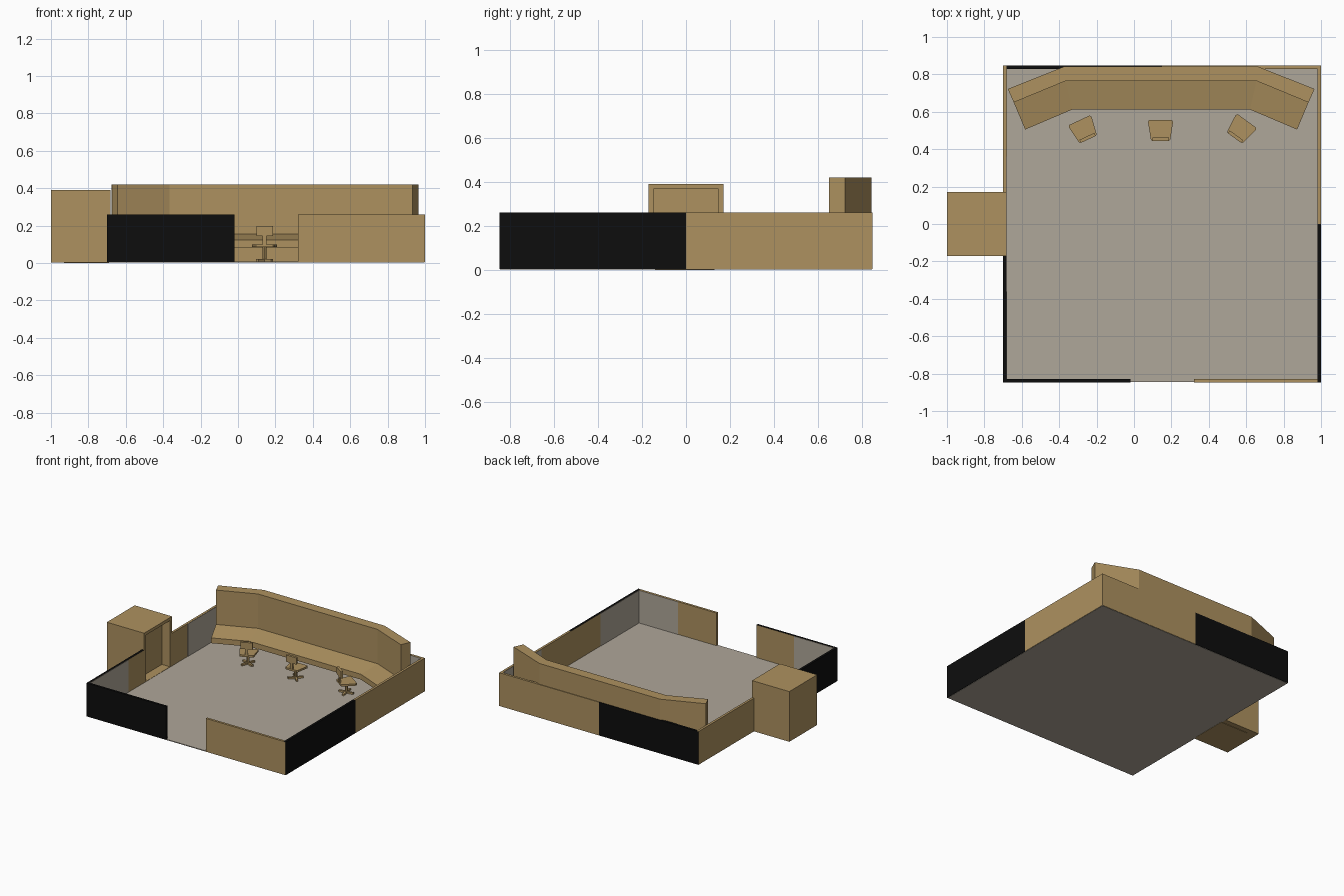
import bpy, bmesh, math
from mathutils import Vector, Matrix

if "Cube" in bpy.data.objects:
    bpy.data.objects.remove(bpy.data.objects["Cube"])


def material(name, rgb):
    m = bpy.data.materials.new(name)
    m.diffuse_color = (*rgb, 1)
    m.use_nodes = True
    m.node_tree.nodes["Principled BSDF"].inputs["Base Color"].default_value = m.diffuse_color
    return m


TAN = material("tan", (0.42, 0.285, 0.115))
GREY = material("warm grey", (0.43, 0.385, 0.32))
BLACK = material("black", (0.004, 0.004, 0.004))


def finish(name, bm, mat, faces=None):
    """Turn a bmesh into an object; faces maps a direction to another material."""
    bmesh.ops.recalc_face_normals(bm, faces=bm.faces[:])
    me = bpy.data.meshes.new(name)
    me.materials.append(mat)
    for i, (d, m) in enumerate((faces or {}).items(), 1):
        me.materials.append(m)
        for f in bm.faces:
            if f.normal.dot(Vector(d)) > 0.9:
                f.material_index = i
    bm.to_mesh(me)
    bm.free()
    ob = bpy.data.objects.new(name, me)
    bpy.context.collection.objects.link(ob)
    return ob


def add_box(bm, x0, x1, y0, y1, z0, z1):
    m = Matrix.Translation(((x0 + x1) / 2, (y0 + y1) / 2, (z0 + z1) / 2)) @ \
        Matrix.Diagonal((x1 - x0, y1 - y0, z1 - z0, 1))
    return bmesh.ops.create_cube(bm, size=1, matrix=m)["verts"]


def box(name, bounds, mat, faces=None):
    bm = bmesh.new()
    add_box(bm, *bounds)
    return finish(name, bm, mat, faces)


def add_prism(bm, pts, z0, z1):
    low = [bm.verts.new((x, y, z0)) for x, y in pts]
    top = [bm.verts.new((x, y, z1)) for x, y in pts]
    n = len(pts)
    bm.faces.new(low[::-1])
    bm.faces.new(top)
    for i in range(n):
        j = (i + 1) % n
        bm.faces.new((low[i], low[j], top[j], top[i]))


# room shell
L, R, Y, T = -0.70, 1.0, 0.848, 0.018
Z0, H = 0.004, 0.26
box("floor", (L + 0.003, R - 0.003, -Y + 0.003, Y - 0.003, 0.002, 0.008), GREY)
PX, NX, PY, NY = (1, 0, 0), (-1, 0, 0), (0, 1, 0), (0, -1, 0)
box("front_wall_left", (L + T, -0.02, -Y, -Y + T, Z0, H), BLACK, {PY: TAN})
box("front_wall_right", (0.32, R - T, -Y, -Y + T, Z0, H), TAN)
box("right_wall_front", (R - T, R, -Y, 0, Z0, H), BLACK, {NX: TAN, NY: TAN})
box("right_wall_back", (R - T, R, 0, Y, Z0, H), TAN)
box("left_wall_front", (L, L + T, -Y, -0.17, Z0, H), BLACK, {PX: TAN})
box("left_wall_back", (L, L + T, 0.17, Y, Z0, H), TAN, {PY: BLACK})
box("back_wall_left", (L + T, 0.15, Y - T, Y, Z0, H), BLACK, {NY: TAN})
box("back_wall_right", (0.15, R - T, Y - T, Y, Z0, H), TAN)

# grey lining panels in the four corners
P, S = 0.002, 0.36
for sy, label in ((-1, "front"), (1, "back")):
    ya, yb = sorted((sy * S, sy * (Y - T)))
    box(label + "_left_side_panel", (L + T, L + T + P, ya, yb, Z0, H - 0.001), GREY)
    box(label + "_right_side_panel", (R - T - P, R - T, ya, yb, Z0, H - 0.001), GREY)
    yc, yd = sorted((sy * (Y - T), sy * (Y - T - P)))
    box(label + "_left_end_panel", (L + T, -0.34, yc, yd, Z0, H - 0.001), GREY)
    box(label + "_right_end_panel", (0.65, R - T, yc, yd, Z0, H - 0.001), GREY)

# entry cabin with a recessed doorway
bm = bmesh.new()
add_box(bm, -1.0, -0.682, -0.17, 0.17, 0.003, 0.39)
bm.normal_update()
front = max(bm.faces, key=lambda f: f.normal.x)
bmesh.ops.inset_region(bm, faces=[front], thickness=0.033)
for v in front.verts:
    if v.co.z < 0.1:
        v.co.z = 0.01
ext = bmesh.ops.extrude_face_region(bm, geom=[front])
for v in [g for g in ext["geom"] if isinstance(g, bmesh.types.BMVert)]:
    v.co.x -= 0.07
if front.is_valid:
    bmesh.ops.delete(bm, geom=[front], context="FACES_ONLY")
finish("entry_cabin", bm, TAN)
box("cabin_base_plate", (-0.93, -0.69, -0.14, 0.13, 0.0, 0.006), TAN)


# wide console: angled three-part plan
CX = 0.145


def plan(half):
    """Mirror a right-hand pair of points into a four-point polyline."""
    (ax, ay), (bx, by) = half
    return [(CX - ax, ay), (CX - bx, by), (CX + bx, by), (CX + ax, ay)]


outer = plan(((0.82, 0.722), (0.515, 0.843)))
inner = plan(((0.788, 0.65), (0.51, 0.765)))
lip = plan(((0.727, 0.505), (0.475, 0.612)))

bm = bmesh.new()
add_prism(bm, outer + inner[::-1], 0.006, 0.42)
finish("screen_wall", bm, TAN)

# sloping desk
bm = bmesh.new()
rings = []
for a, b in zip(inner, lip):
    rings.append([bm.verts.new(c) for c in
                  ((*a, 0.155), (*b, 0.123), (*b, 0.082), (*a, 0.082))])
for r, s in zip(rings, rings[1:]):
    for i in range(4):
        j = (i + 1) % 4
        bm.faces.new((r[i], r[j], s[j], s[i]))
bm.faces.new(rings[0])
bm.faces.new(rings[-1][::-1])
finish("desk", bm, TAN)


# swivel chairs
def chair(n, x, y, deg):
    bm = bmesh.new()
    # seat, wider towards the desk, with clipped corners
    half = [(0.046, -0.055), (0.052, -0.048), (0.067, 0.046), (0.06, 0.057)]
    add_prism(bm, half + [(-a, b) for a, b in half[::-1]], 0.085, 0.1)
    # back rest and its bracket
    add_box(bm, -0.044, 0.044, -0.056, -0.038, 0.145, 0.197)
    add_box(bm, -0.01, 0.01, -0.053, -0.043, 0.095, 0.15)
    # column and crossed feet
    bmesh.ops.create_cone(bm, cap_ends=True, segments=8, radius1=0.011, radius2=0.011,
                          depth=0.075, matrix=Matrix.Translation((0, 0, 0.049)))
    for a in (45, 135):
        vs = add_box(bm, -0.055, 0.055, -0.008, 0.008, 0.008, 0.021)
        bmesh.ops.rotate(bm, verts=vs, matrix=Matrix.Rotation(math.radians(a), 3, "Z"))
    ob = finish(f"chair_{n}", bm, TAN)
    ob.location = (x, y, 0)
    ob.rotation_euler.z = math.radians(deg)


chair(1, -0.268, 0.503, 25)
chair(2, 0.142, 0.5, 0)
chair(3, 0.57, 0.505, -36)
